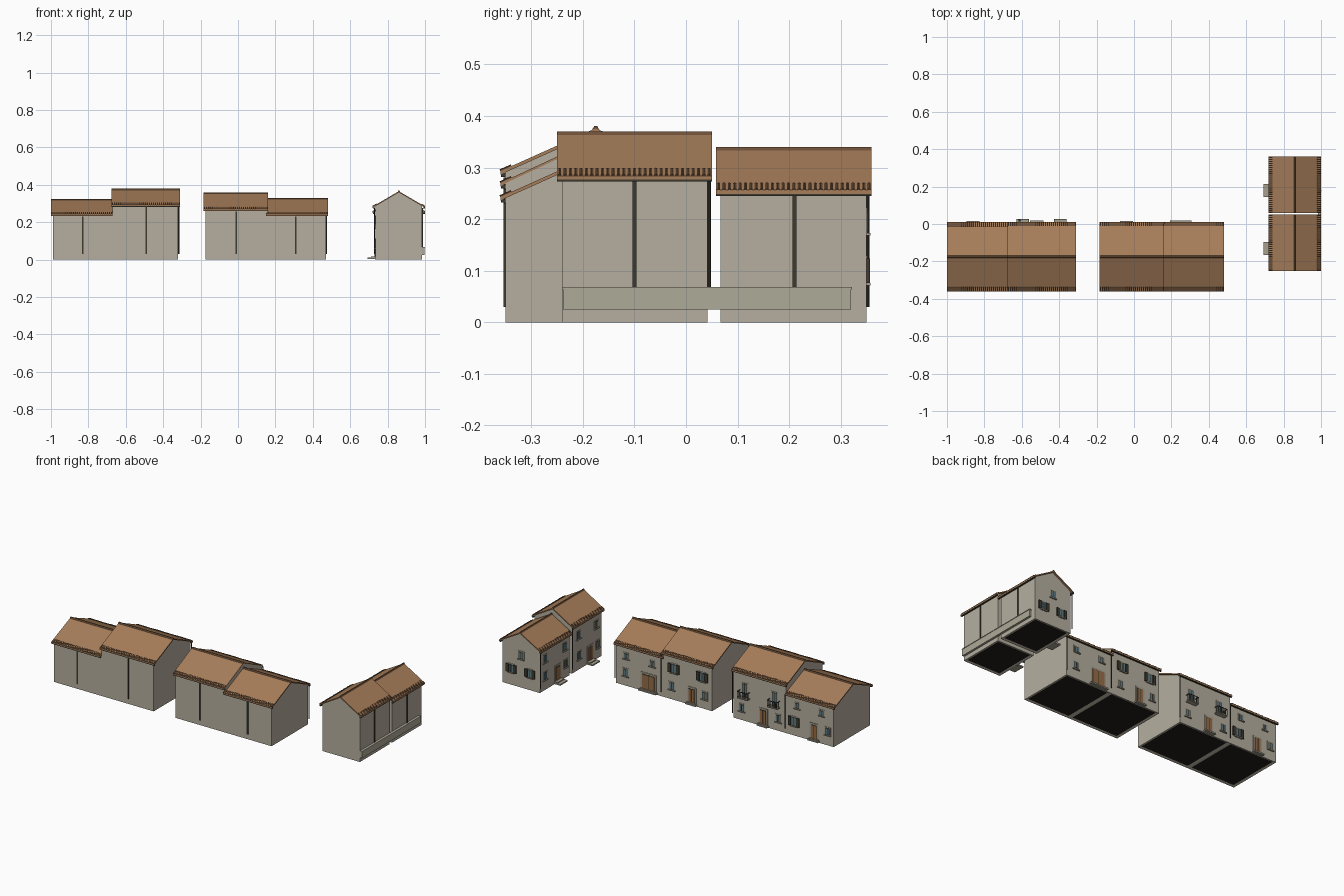
import bpy, bmesh
from math import atan2, hypot, pi
from mathutils import Matrix, Vector

cube = bpy.data.objects.get("Cube")
if cube:
    bpy.data.objects.remove(cube, do_unlink=True)


def material(name, r, g, b):
    col = [(c / 255) ** 2.2 for c in (r, g, b)] + [1]
    m = bpy.data.materials.new(name)
    m.use_nodes = True
    m.diffuse_color = col
    m.node_tree.nodes["Principled BSDF"].inputs["Base Color"].default_value = col
    return m


WALL = material("plaster", 180, 173, 158)
ROOF = material("roof_clay", 164, 124, 90)
EDGE = material("dark_clay", 108, 80, 58)
STONE = material("stone_trim", 166, 158, 142)
METAL = material("dark_metal", 62, 60, 50)
GLASS = material("window_glass", 96, 122, 130)
WOOD = material("door_wood", 150, 108, 72)
BASE = material("dark_base", 36, 34, 30)
PALE = material("pale_concrete", 172, 169, 150)

parts = {}


def part(name, mat):
    if name not in parts:
        parts[name] = (bmesh.new(), mat)
    return parts[name][0]


# A (v, z) profile extruded along the facade direction u
def prism(name, mat, frame, profile, u0, u1):
    bm = part(name, mat)
    ends = [[bm.verts.new(frame @ Vector((u, v, z))) for v, z in profile] for u in (u0, u1)]
    faces = [bm.faces.new(ends[0]), bm.faces.new(ends[1][::-1])]
    n = len(profile)
    for i in range(n):
        j = (i + 1) % n
        faces.append(bm.faces.new((ends[0][j], ends[0][i], ends[1][i], ends[1][j])))
    return faces


def box(name, mat, frame, u, v, z):
    return prism(name, mat, frame, [(v[0], z[0]), (v[1], z[0]), (v[1], z[1]), (v[0], z[1])], *u)


# Plate centred at u on the facade
def plate(name, mat, frame, u, w, z0, z1, v1, v0=-0.002):
    box(name, mat, frame, (u - w / 2, u + w / 2), (v0, v1), (z0, z1))


def pipe(name, frame, u, v, z0, z1, r=0.004):
    bm = part(name, METAL)
    m = frame @ Matrix.Translation((u, v, (z0 + z1) / 2))
    bmesh.ops.create_cone(bm, cap_ends=True, segments=8, radius1=r, radius2=r, depth=z1 - z0, matrix=m)


def window(h, frame, u, z, w=0.03, t=0.042, shutters=False):
    z0, z1 = z - t / 2, z + t / 2
    plate(h + "_window_surrounds", STONE, frame, u, w + 0.012, z0 - 0.005, z1 + 0.006, 0.002)
    plate(h + "_window_frames", METAL, frame, u, w, z0, z1, 0.003)
    for s in (-1, 1):
        plate(h + "_window_panes", GLASS, frame, u + s * w / 4, w / 2 - 0.005, z0 + 0.003, z1 - 0.003, 0.004)
        if shutters:
            plate(h + "_shutters", METAL, frame, u + s * (w * 0.5 + 0.011), 0.019, z0 - 0.001, z1 + 0.001, 0.007)
    plate(h + "_window_sills", STONE, frame, u, w + 0.016, z0 - 0.006, z0 - 0.001, 0.008)


def door(h, frame, u, w=0.04, t=0.1, step=0.016):
    z0 = 0.018
    plate(h + "_door_surround", STONE, frame, u, w + 0.018, 0, t + 0.01, 0.003)
    plate(h + "_door_gap", METAL, frame, u, w, z0, t, 0.004)
    for s in (-1, 1):
        plate(h + "_door_leaves", WOOD, frame, u + s * w / 4, w / 2 - 0.003, z0, t - 0.003, 0.006)
    plate(h + "_steps", STONE, frame, u, w + 0.03, 0.004, 0.012, step)
    plate(h + "_steps", STONE, frame, u, w + 0.02, 0.012, z0, step * 0.55)


def balcony(h, frame, u, z):
    w, d, top = 0.068, 0.028, z + 0.034
    plate(h + "_balcony_slabs", STONE, frame, u, w, z - 0.006, z, d)
    plate(h + "_balcony_rails", METAL, frame, u, w, top, top + 0.003, d, d - 0.003)
    for s in (-1, 1):
        plate(h + "_balcony_rails", METAL, frame, u + s * (w / 2 - 0.0015), 0.003, top, top + 0.003, d)
        plate(h + "_balcony_rails", METAL, frame, u + s * (w / 2 - 0.0015), 0.002, z, top, d / 2 + 0.001, d / 2 - 0.001)
    for i in range(9):
        plate(h + "_balcony_rails", METAL, frame, u + (i / 8 - 0.5) * (w - 0.003), 0.002, z, top, d - 0.001, d - 0.003)


def house(h, frame, wall, roof, depth, eave, ridge, over, strip):
    mid, cap = -depth / 2, 0.004
    top = ridge - cap
    run = over - mid
    pitch = (top - eave) / run
    # Walls with a dark recessed underside
    lip = top - 0.005
    zw = lip - pitch * (depth / 2)
    faces = prism(h + "_walls", WALL, frame,
                  [(-depth, 0), (0, 0), (0, zw), (mid, lip), (-depth, zw)], *wall)
    floor = faces[2]
    bm = part(h + "_walls", WALL)
    bm.normal_update()
    bmesh.ops.inset_region(bm, faces=[floor], thickness=0.014, use_even_offset=True)
    bmesh.ops.translate(bm, verts=floor.verts, vec=(0, 0, 0.004))
    floor.material_index = 1
    # Roof slab and ridge cap
    t = 0.007
    prism(h + "_roof", ROOF, frame,
          [(over, eave), (over, eave - t), (mid, top - t), (-depth - over, eave - t),
           (-depth - over, eave), (mid, top)], *roof)
    prism(h + "_ridge_cap", EDGE, frame,
          [(mid - 0.007, top - 0.003), (mid + 0.007, top - 0.003), (mid + 0.003, ridge), (mid - 0.003, ridge)], *roof)
    # Rounded eave tiles and gutters on both slopes
    count = round((roof[1] - roof[0]) / 0.0105)
    for s in (-1, 1):
        v_eave = mid + s * run
        for i in range(count):
            u = roof[0] + (i + 0.5) * (roof[1] - roof[0]) / count
            place = Matrix.Translation((u, v_eave - s * 0.011, eave + 0.011 * pitch))
            turn = Matrix.Rotation(pi / 2 - s * atan2(pitch, 1) if s < 0 else -pi / 2 - atan2(pitch, 1), 4, 'X')
            bmesh.ops.create_cone(part(h + "_eave_tiles", EDGE), cap_ends=True, segments=6,
                                  radius1=0.0035, radius2=0.0035, depth=0.024, matrix=frame @ place @ turn)
        box(h + "_gutters", METAL, frame, roof,
            sorted((v_eave - s * 0.001, v_eave - s * 0.010)), (eave - 0.011, eave - 0.004))
    # Rear downpipe strip and front corner downpipe
    box(h + "_rear_strip", METAL, frame, (strip - 0.004, strip + 0.004), (-depth - 0.004, -depth + 0.002), (0.03, zw - 0.012))
    pipe(h + "_corner_pipe", frame, wall[1] + 0.003, 0.006, 0.03, eave - 0.005, 0.003)


row = Matrix.Identity(4)
side = Matrix.Translation((0.735, 0, 0)) @ Matrix.Rotation(pi / 2, 4, 'Z')
gable = Matrix.Translation((0, 0.35, 0))

# West row, low house
h = "west_low"
house(h, row, (-0.99, -0.67), (-1, -0.672), 0.35, 0.243, 0.325, 0.01, -0.83)
for u in (-0.745, -0.91):
    window(h, row, u, 0.185, 0.026, 0.032)
window(h, row, -0.725, 0.085, 0.034, 0.052, True)
window(h, row, -0.95, 0.085)
door(h, row, -0.86)

# West row, tall house with balconies
h = "west_tall"
house(h, row, (-0.67, -0.32), (-0.677, -0.31), 0.35, 0.293, 0.38, 0.01, -0.49)
for u in (-0.395, -0.595):
    window(h, row, u, 0.185, 0.032, 0.08)
    balcony(h, row, u, 0.145)
for u in (-0.375, -0.62):
    window(h, row, u, 0.075)
door(h, row, -0.52, step=0.02)
pipe(h + "_flower_pot", row, -0.612, 0.019, 0.145, 0.165, 0.007)

# Centre row, tall house
h = "centre_tall"
house(h, row, (-0.175, 0.16), (-0.185, 0.16), 0.35, 0.27, 0.36, 0.01, -0.01)
for u in (0.08, -0.11):
    window(h, row, u, 0.19, 0.034, 0.052, True)
for u in (0.095, -0.125):
    window(h, row, u, 0.08)
door(h, row, -0.04)

# Centre row, low house with a wide door
h = "centre_low"
house(h, row, (0.16, 0.47), (0.15, 0.48), 0.35, 0.243, 0.33, 0.01, 0.31)
for u in (0.4, 0.225):
    window(h, row, u, 0.18, 0.03, 0.032)
window(h, row, 0.405, 0.08)
door(h, row, 0.25, 0.085, 0.105, 0.018)

# East pair, turned to face the street
h = "east_tall"
house(h, side, (-0.24, 0.042), (-0.25, 0.05), 0.25, 0.284, 0.37, 0.015, -0.1)
for u in (-0.02, -0.19):
    window(h, side, u, 0.21)
for u in (-0.025, -0.205):
    window(h, side, u, 0.085)
door(h, side, -0.13, step=0.043)

h = "east_low"
house(h, side, (0.067, 0.35), (0.058, 0.36), 0.25, 0.256, 0.34, 0.015, 0.21)
for u in (0.3, 0.11):
    window(h, side, u, 0.19)
for u in (0.3, 0.1):
    window(h, side, u, 0.085)
door(h, side, 0.18, step=0.043)
window(h, gable, 0.86, 0.195)
for u in (0.925, 0.8):
    window(h, gable, u, 0.1, 0.028, 0.046, True)

# Long trough along the rear of the east pair
box("rear_trough", PALE, side, (-0.238, 0.32), (-0.263, -0.249), (0.025, 0.064))
box("rear_trough", PALE, side, (-0.24, 0.322), (-0.265, -0.249), (0.064, 0.068))

# Turn every collected part into an object
for name, (bm, mat) in parts.items():
    bmesh.ops.recalc_face_normals(bm, faces=bm.faces)
    mesh = bpy.data.meshes.new(name)
    bm.to_mesh(mesh)
    bm.free()
    mesh.materials.append(mat)
    if name.endswith("_walls"):
        mesh.materials.append(BASE)
    bpy.context.collection.objects.link(bpy.data.objects.new(name, mesh))
